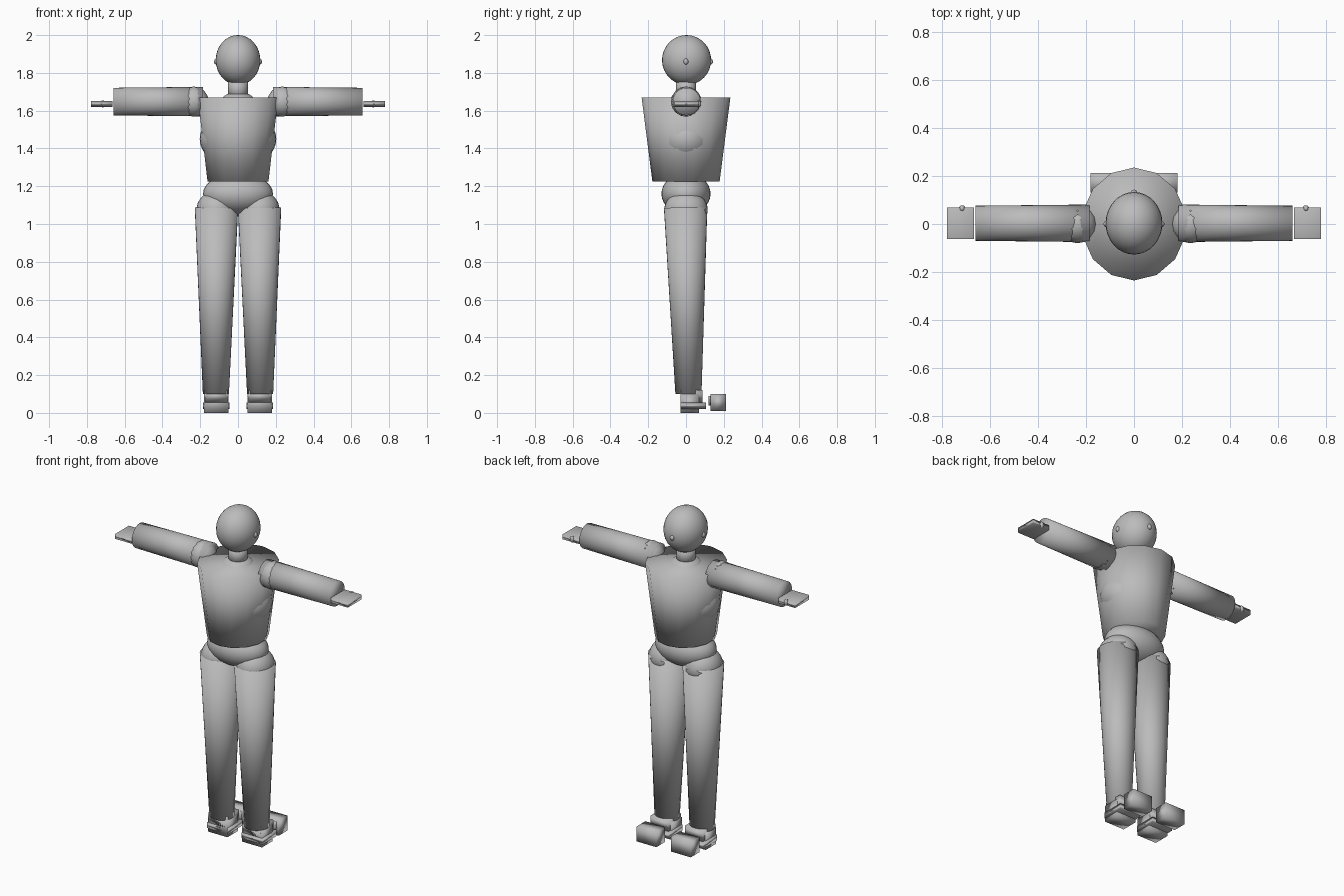
import bpy
import math
from mathutils import Matrix, Vector

if "Cube" in bpy.data.objects:
    bpy.data.objects.remove(bpy.data.objects["Cube"])

grey = bpy.data.materials.new("plain grey")
grey.use_nodes = True
colour = (0.5, 0.5, 0.5, 1)
grey.diffuse_color = colour
grey.node_tree.nodes["Principled BSDF"].inputs["Base Color"].default_value = colour


def finish(name):
    # Name, colour and smooth the part just added
    ob = bpy.context.object
    ob.name = name
    ob.data.materials.append(grey)
    bpy.ops.object.shade_smooth()
    return ob


def ball(name, centre, radii, segments=32, rings=16):
    bpy.ops.mesh.primitive_uv_sphere_add(segments=segments, ring_count=rings, location=centre)
    bpy.context.object.scale = radii
    return finish(name)


def box(name, low, high):
    low, high = Vector(low), Vector(high)
    bpy.ops.mesh.primitive_cube_add(size=1, location=(low + high) / 2)
    bpy.context.object.scale = high - low
    return finish(name)


def taper(name, start, end, r_start, r_end, sides=32, scale=(1, 1)):
    # Tapered tube from start to end
    start, end = Vector(start), Vector(end)
    axis = end - start
    bpy.ops.mesh.primitive_cone_add(vertices=sides, radius1=r_start, radius2=r_end,
                                    depth=axis.length)
    ob = finish(name)
    turn = Vector((0, 0, 1)).rotation_difference(axis).to_matrix().to_4x4()
    ob.data.transform(turn @ Matrix.Diagonal((*scale, 1, 1)))
    ob.location = (start + end) / 2
    return ob


# Head, nose and neck
ball("head", (0, 0.003, 1.868), (0.118, 0.13, 0.132))
ball("nose", (0, 0.13, 1.86), (0.013, 0.013, 0.016), 12, 8)
taper("neck", (0, 0, 1.66), (0, 0, 1.77), 0.053, 0.053)
ball("collar", (0, 0, 1.63), (0.1, 0.1, 0.07))

# Torso and pelvis
taper("torso", (0, 0, 1.225), (0, 0, 1.67), 0.178, 0.235, 14, (0.93, 1))
ball("ribcage", (0, 0, 1.45), (0.203, 0.16, 0.15))
ball("pelvis", (0, 0, 1.16), (0.185, 0.13, 0.11))

for side, s in (("left", 1), ("right", -1)):
    # Ear, arm and hand
    ball(side + "_ear", (s * 0.115, 0, 1.86), (0.012, 0.013, 0.016), 12, 8)
    ball(side + "_shoulder", (s * 0.235, 0, 1.648), (0.08, 0.08, 0.08), 16, 8)
    taper(side + "_arm", (s * 0.185, 0.003, 1.648), (s * 0.66, 0.003, 1.648), 0.078, 0.073)
    box(side + "_hand", (s * 0.665, -0.062, 1.62), (s * 0.777, 0.068, 1.65)).scale.x = 0.112
    ball(side + "_thumb", (s * 0.715, 0.064, 1.636), (0.014, 0.014, 0.019), 12, 8)

    # Hip and leg
    ball(side + "_hip", (s * 0.115, 0, 1.075), (0.105, 0.115, 0.1))
    taper(side + "_leg", (s * 0.117, 0.013, 0.1), (s * 0.114, -0.002, 1.087), 0.069, 0.115)

    # Ankle, sole and separate toe block
    x = s * 0.115
    for part, half, y0, y1, z0, z1 in (
            ("ankle", 0.06, -0.03, 0.088, 0.055, 0.12),
            ("foot", 0.07, -0.03, 0.105, 0.02, 0.055),
            ("heel", 0.066, -0.03, 0.07, 0.0, 0.1),
            ("toe", 0.066, 0.13, 0.213, 0.01, 0.1),
            ("toe_joint", 0.05, 0.118, 0.14, 0.04, 0.09)):
        box(side + "_" + part, (x - half, y0, z0), (x + half, y1, z1))
